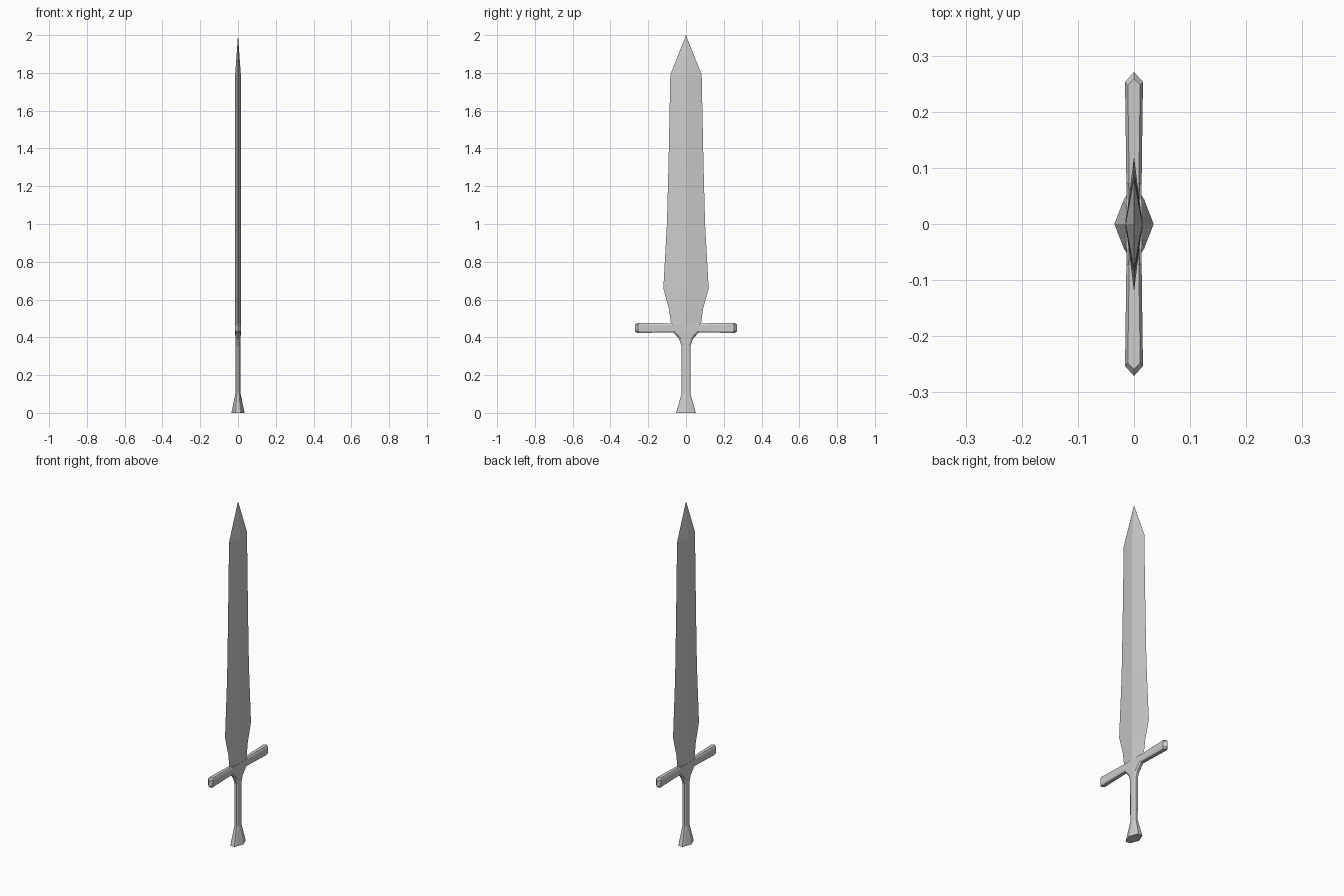
import bpy
import bmesh

cube = bpy.data.objects.get("Cube")
if cube:
    bpy.data.objects.remove(cube, do_unlink=True)

# One plain steel colour
steel = bpy.data.materials.new("grey_steel")
steel.use_nodes = True
steel.diffuse_color = (0.6, 0.6, 0.6, 1)
steel.node_tree.nodes["Principled BSDF"].inputs["Base Color"].default_value = (0.6, 0.6, 0.6, 1)


def finish(name, bm):
    bmesh.ops.recalc_face_normals(bm, faces=bm.faces[:])
    mesh = bpy.data.meshes.new(name)
    bm.to_mesh(mesh)
    bm.free()
    mesh.materials.append(steel)
    obj = bpy.data.objects.new(name, mesh)
    bpy.context.collection.objects.link(obj)
    return obj


def loft(name, sections, tip=None):
    """Join a stack of (z, outline) sections, closed by caps or a point."""
    bm = bmesh.new()
    rings = [[bm.verts.new((x, y, z)) for x, y in outline] for z, outline in sections]
    n = len(rings[0])
    for low, high in zip(rings, rings[1:]):
        for i in range(n):
            j = (i + 1) % n
            bm.faces.new((low[i], low[j], high[j], high[i]))
    bm.faces.new(rings[0][::-1])
    if tip:
        point = bm.verts.new(tip)
        for i in range(n):
            bm.faces.new((rings[-1][i], rings[-1][(i + 1) % n], point))
    else:
        bm.faces.new(rings[-1])
    return finish(name, bm)


# Blade: diamond section, leaf-shaped near the hilt
def diamond(hx, hy):
    return [(hx, 0), (0, hy), (-hx, 0), (0, -hy)]


blade = [(0.44, 0.075), (0.475, 0.08), (0.55, 0.09), (0.66, 0.12),
         (1.0, 0.101), (1.3, 0.093), (1.79, 0.083)]
loft("blade", [(z, diamond(0.015, hy)) for z, hy in blade], tip=(0, 0, 2))


# Handle: ridged pommel, bevelled grip and flare up to the guard
def bevelled(ridge, flat_x, flat_y, side_x, side_y):
    half = [(ridge, 0), (flat_x, flat_y), (side_x, side_y),
            (-side_x, side_y), (-flat_x, flat_y)]
    return half + [(-x, -y) for x, y in half]


loft("handle", [
    (0, bevelled(0.035, 0.018, 0.044, 0.013, 0.052)),
    (0.105, bevelled(0.013, 0.012, 0.015, 0.006, 0.023)),
    (0.355, bevelled(0.013, 0.012, 0.015, 0.006, 0.024)),
    (0.39, bevelled(0.014, 0.013, 0.025, 0.006, 0.036)),
    (0.425, bevelled(0.015, 0.013, 0.055, 0.006, 0.066)),
    (0.47, bevelled(0.015, 0.013, 0.07, 0.006, 0.08)),
])


# Guard arms: bevelled bars with a ridged, wedge-shaped end
def guard_arm(name, side):
    bm = bmesh.new()
    for sx in (-1, 1):
        for sz in (-1, 1):
            for x, y, z in [(0.013, 0.03, 0.015), (0.008, 0.03, 0.023),
                            (0.016, 0.253, 0.017), (0.011, 0.248, 0.027)]:
                bm.verts.new((sx * x, side * y, 0.45 + sz * z))
    for sz in (-1, 1):
        bm.verts.new((0, side * 0.271, 0.45 + sz * 0.016))
        bm.verts.new((0, side * 0.259, 0.45 + sz * 0.027))
    bmesh.ops.convex_hull(bm, input=bm.verts[:])
    bmesh.ops.dissolve_limit(bm, angle_limit=0.02, verts=bm.verts[:], edges=bm.edges[:])
    return finish(name, bm)


guard_arm("guard_arm_back", 1)
guard_arm("guard_arm_front", -1)
